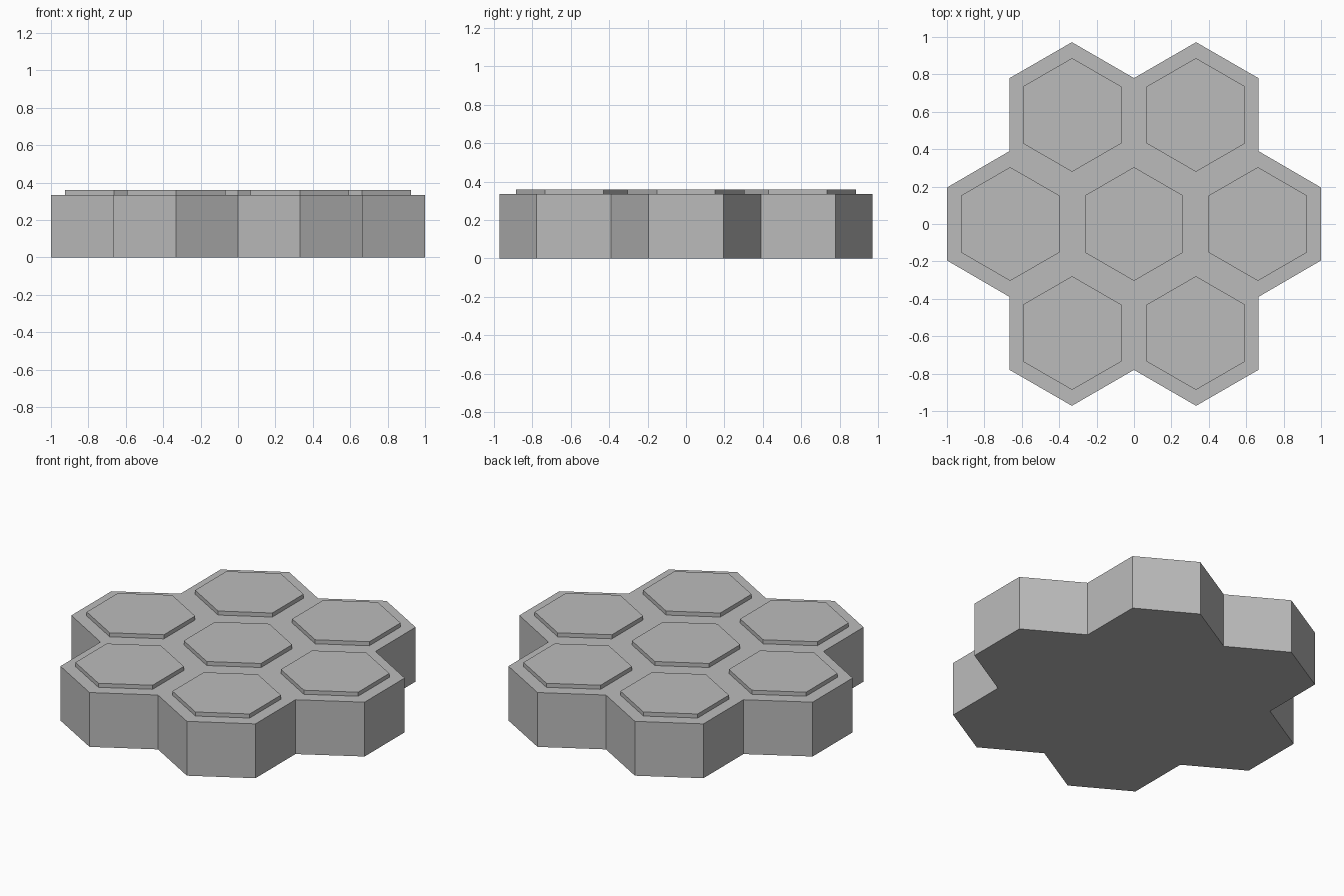
import bpy
import bmesh
from math import cos, sin, pi

if "Cube" in bpy.data.objects:
    bpy.data.objects.remove(bpy.data.objects["Cube"], do_unlink=True)

GREY = (0.5, 0.5, 0.5, 1.0)
BASE_TOP, TILE_TOP = 0.335, 0.36
PITCH_X, PITCH_Y = 0.331, 0.583
TILE_RADIUS = 0.304

grey = bpy.data.materials.new("plain grey")
grey.use_nodes = True
grey.diffuse_color = GREY
grey.node_tree.nodes["Principled BSDF"].inputs["Base Color"].default_value = GREY


def prism(name, outline, bottom, top):
    """Flat-sided solid from a counter-clockwise outline."""
    bm = bmesh.new()
    face = bm.faces.new([bm.verts.new((x, y, bottom)) for x, y in outline])
    grown = bmesh.ops.extrude_face_region(bm, geom=[face], use_keep_orig=True)
    for v in grown["geom"]:
        if isinstance(v, bmesh.types.BMVert):
            v.co.z = top
    bmesh.ops.recalc_face_normals(bm, faces=bm.faces)
    mesh = bpy.data.meshes.new(name)
    bm.to_mesh(mesh)
    bm.free()
    mesh.materials.append(grey)
    obj = bpy.data.objects.new(name, mesh)
    bpy.context.collection.objects.link(obj)
    return obj


# Base: one quarter of the seven-cell outline, mirrored all round
quarter = [(1, 0.195), (0.665, 0.39), (0.665, 0.78), (0.332, 0.972), (0, 0.78)]
half = quarter + [(-x, y) for x, y in reversed(quarter[:-1])]
prism("honeycomb_base", half + [(-x, -y) for x, y in half], 0, BASE_TOP)

# Raised hexagonal tiles: one in the middle and six around it
cells = [(0, 0), (2, 0), (1, 1), (-1, 1), (-2, 0), (-1, -1), (1, -1)]
for number, (col, row) in enumerate(cells):
    hexagon = [(col * PITCH_X + TILE_RADIUS * cos(pi / 6 + i * pi / 3),
                row * PITCH_Y + TILE_RADIUS * sin(pi / 6 + i * pi / 3))
               for i in range(6)]
    prism("middle_tile" if number == 0 else f"outer_tile_{number}",
          hexagon, BASE_TOP, TILE_TOP)
